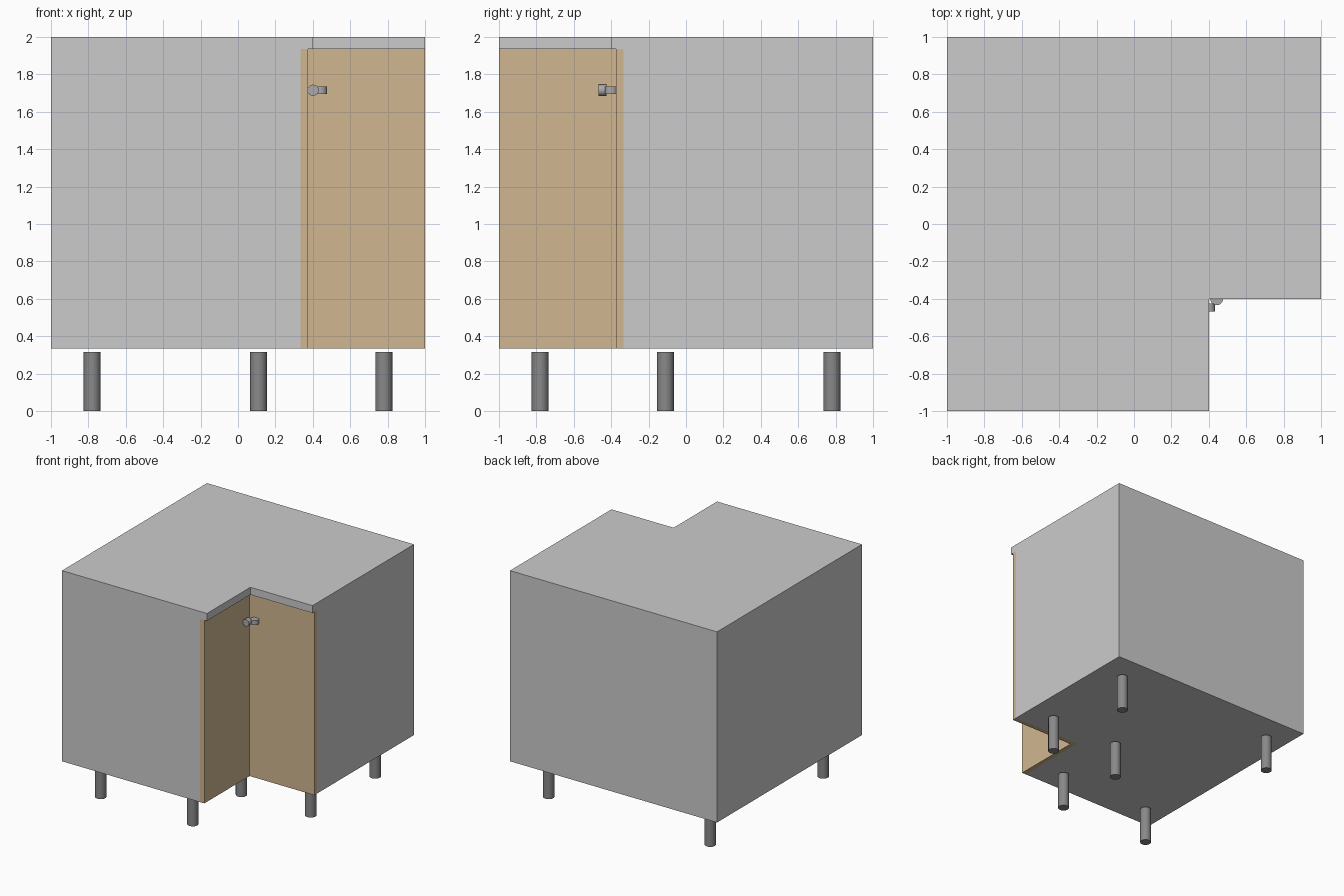
import bpy, bmesh
from mathutils import Matrix, Vector

if "Cube" in bpy.data.objects:
    bpy.data.objects.remove(bpy.data.objects["Cube"])


def material(name, rgb):
    m = bpy.data.materials.new(name)
    m.diffuse_color = (*rgb, 1)
    m.use_nodes = True
    m.node_tree.nodes["Principled BSDF"].inputs["Base Color"].default_value = m.diffuse_color
    return m


def prism(name, outline, z0, z1, mat=None):
    """Extrude a closed xy outline from z0 up to z1."""
    bm = bmesh.new()
    face = bm.faces.new([bm.verts.new((x, y, z0)) for x, y in outline])
    ext = bmesh.ops.extrude_face_region(bm, geom=[face])
    top = [v for v in ext["geom"] if isinstance(v, bmesh.types.BMVert)]
    bmesh.ops.translate(bm, vec=(0, 0, z1 - z0), verts=top)
    bmesh.ops.recalc_face_normals(bm, faces=bm.faces)
    me = bpy.data.meshes.new(name)
    bm.to_mesh(me)
    bm.free()
    ob = bpy.data.objects.new(name, me)
    bpy.context.collection.objects.link(ob)
    if mat:
        me.materials.append(mat)
    return ob


def l_shape(c):
    """Square with its front right corner notched at (c, -c)."""
    return [(-1, -1), (c, -1), (c, -c), (1, -c), (1, 1), (-1, 1)]


def cylinder(name, radius, start, end, mat, sides=24):
    a, b = Vector(start), Vector(end)
    d = b - a
    bpy.ops.mesh.primitive_cylinder_add(vertices=sides, radius=radius, depth=d.length)
    ob = bpy.context.object
    ob.name = name
    ob.data.transform(Matrix.Translation((a + b) / 2) @ d.to_track_quat('Z', 'Y').to_matrix().to_4x4())
    ob.data.materials.append(mat)
    bpy.ops.object.shade_smooth_by_angle()
    return ob


wood = material("wood", (0.63, 0.47, 0.28))
dark = material("dark_plastic", (0.25, 0.25, 0.25))
metal = material("knob_metal", (0.40, 0.40, 0.42))
stone = material("worktop_grey", (0.60, 0.60, 0.61))

BOTTOM, BODY_TOP = 0.335, 1.935
IN, OUT = 0.335, 0.375

# Cabinet body and overhanging worktop
prism("cabinet_body", l_shape(IN), BOTTOM, BODY_TOP)
prism("worktop", l_shape(0.40), BODY_TOP, 2.0, stone)

# Two door leaves meeting in the inner corner
prism("left_door", [(IN, -1), (OUT, -1), (OUT, -OUT), (IN, -IN)], BOTTOM, BODY_TOP, wood)
prism("right_door", [(IN, -IN), (OUT, -OUT), (1, -OUT), (1, -IN)], BOTTOM, BODY_TOP, wood)

# Small knobs near the inner corner
KZ = 1.715
cylinder("left_knob", 0.03, (0.402, -0.425, KZ), (0.402, -0.467, KZ), metal)
cylinder("right_knob", 0.034, (0.442, -0.40, KZ - 0.02), (0.442, -0.40, KZ + 0.02), metal)

# Six feet, one under each corner of the L
feet = [(-0.78, -0.78), (0.11, -0.78), (0.11, -0.11), (0.78, -0.11), (0.78, 0.78), (-0.78, 0.78)]
for i, (x, y) in enumerate(feet, 1):
    cylinder(f"foot_{i}", 0.045, (x, y, 0), (x, y, 0.315), dark)
